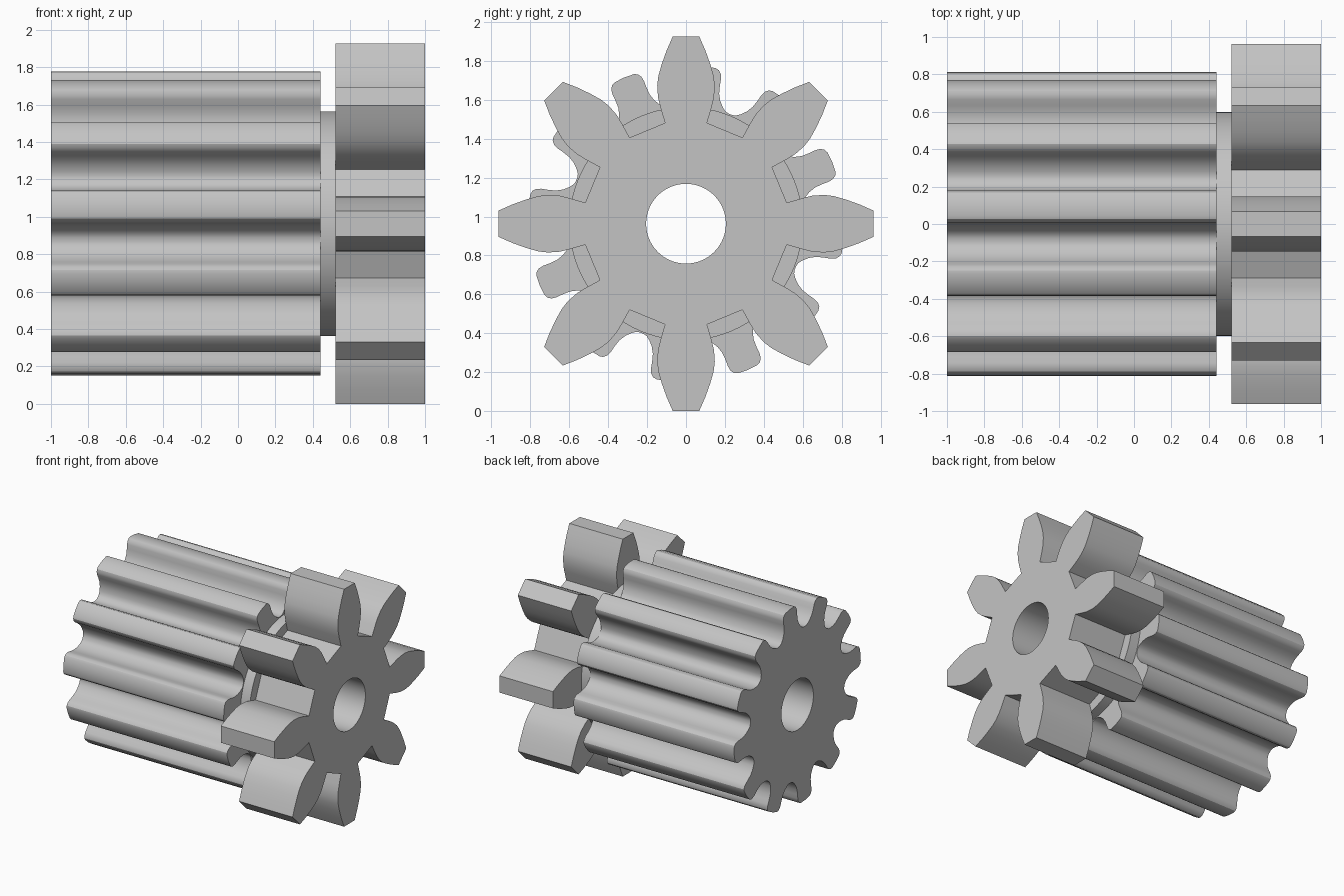
import bpy, bmesh
from math import sin, cos, pi, radians
from mathutils import Vector

cube = bpy.data.objects.get("Cube")
if cube:
    bpy.data.objects.remove(cube)

AXIS_Z = 0.963
BORE = 0.205

grey = bpy.data.materials.new("light_grey")
grey.use_nodes = True
grey.diffuse_color = (0.55, 0.55, 0.55, 1)
grey.node_tree.nodes["Principled BSDF"].inputs["Base Color"].default_value = (0.55, 0.55, 0.55, 1)


def circle(radius, count=64):
    return [(radius * cos(2 * pi * i / count), radius * sin(2 * pi * i / count)) for i in range(count)]


def gear_outline(half_tooth, teeth, phase):
    """Mirror half a tooth (radial, sideways), root to tip, and repeat it round the axis."""
    tooth = [(r, -w) for r, w in half_tooth] + [(r, w) for r, w in reversed(half_tooth) if w > 0]
    points = []
    for i in range(teeth):
        a = radians(phase) + 2 * pi * i / teeth
        points += [(r * cos(a) - w * sin(a), r * sin(a) + w * cos(a)) for r, w in tooth]
    return points


def bored_prism(name, outline, x0, x1):
    """Extrude a (y, z) outline with the shaft bore along x."""
    bm = bmesh.new()
    edges = []
    for loop in (outline, circle(BORE)):
        verts = [bm.verts.new((x0, y, z)) for y, z in loop]
        edges += [bm.edges.new((v, verts[(i + 1) % len(verts)])) for i, v in enumerate(verts)]
    bmesh.ops.triangle_fill(bm, edges=edges, use_beauty=True, normal=Vector((1, 0, 0)))
    out = bmesh.ops.extrude_face_region(bm, geom=bm.faces[:], use_keep_orig=True)
    moved = [g for g in out["geom"] if isinstance(g, bmesh.types.BMVert)]
    bmesh.ops.translate(bm, verts=moved, vec=(x1 - x0, 0, 0))
    bmesh.ops.recalc_face_normals(bm, faces=bm.faces[:])
    mesh = bpy.data.meshes.new(name)
    bm.to_mesh(mesh)
    bm.free()
    mesh.materials.append(grey)
    obj = bpy.data.objects.new(name, mesh)
    obj.location.z = AXIS_Z
    bpy.context.collection.objects.link(obj)
    bpy.ops.object.select_all(action='DESELECT')
    obj.select_set(True)
    bpy.context.view_layer.objects.active = obj
    bpy.ops.object.shade_smooth_by_angle(angle=radians(30))
    return obj


# Narrow gear: eight leaf-shaped teeth with flat tips
leaf_tooth = [(0.518, 0.108), (0.60, 0.132), (0.65, 0.144), (0.71, 0.148),
              (0.76, 0.142), (0.82, 0.125), (0.89, 0.10), (0.963, 0.068)]
bored_prism("narrow_gear", gear_outline(leaf_tooth, 8, 0), 0.52, 1.0)

# Collar between the gears
bored_prism("collar", circle(0.6, 96), 0.44, 0.52)

# Wide gear: twelve rounded teeth with filleted roots, given as radius and half angle
round_tooth = [(0.607, 14), (0.612, 12.3), (0.628, 10.5), (0.655, 8.6), (0.69, 7.3), (0.73, 6.8),
               (0.765, 6.6), (0.79, 6.1), (0.807, 5.1), (0.814, 3.8), (0.816, 0)]
half = [(r * cos(radians(a)), r * sin(radians(a))) for r, a in round_tooth]
wide = bored_prism("wide_gear", gear_outline(half, 12, 23), -1.0, 0.44)
